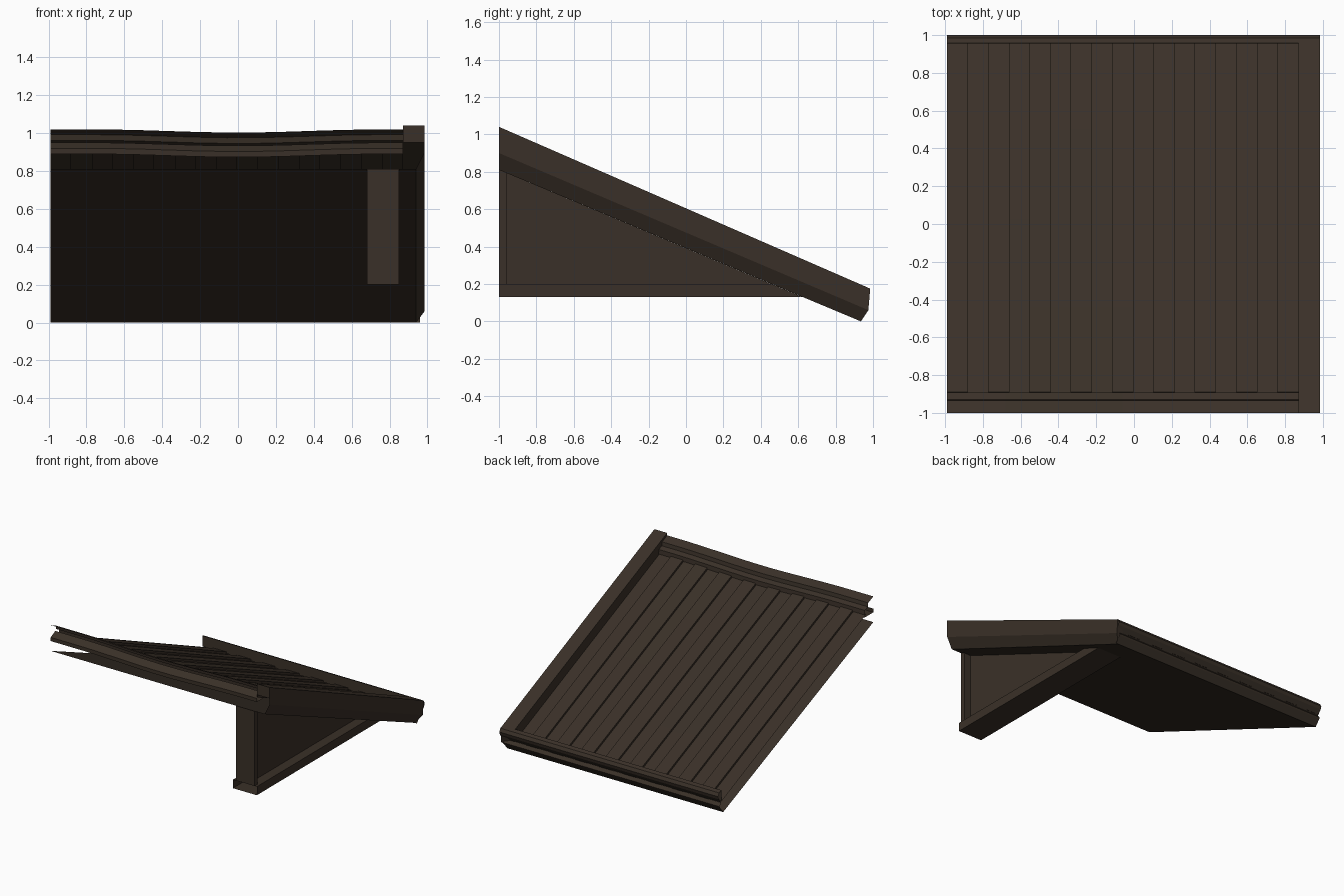
import bpy

if "Cube" in bpy.data.objects:
    bpy.data.objects.remove(bpy.data.objects["Cube"])

# one dark timber colour for everything
wood = bpy.data.materials.new("dark_brown_timber")
wood.diffuse_color = (0.042, 0.030, 0.021, 1)
wood.use_nodes = True
wood.node_tree.nodes["Principled BSDF"].inputs["Base Color"].default_value = wood.diffuse_color

X0, X1, XR = -0.99, 0.87, 0.985        # open end, rake inner side, rake outer side


def make(name, verts, faces):
    me = bpy.data.meshes.new(name)
    me.from_pydata(verts, [], faces)
    me.materials.append(wood)
    ob = bpy.data.objects.new(name, me)
    bpy.context.collection.objects.link(ob)
    return ob


def sag(x, y):
    # gentle dip in the middle of the ridge, fading out towards the eave
    t = max(0.0, 1 - abs(x) / 0.75)
    t = t * t * (3 - 2 * t)
    return -0.017 * t * (1 - y) / 2


def sheet(name, profile, xa, xb, n=12, dip=True):
    # y-z profile swept along x; normals point up for a profile running towards +y
    verts, faces = [], []
    k = len(profile)
    for i in range(n + 1):
        x = xa + (xb - xa) * i / n
        verts += [(x, y, z + (sag(x, y) if dip else 0)) for y, z in profile]
    for i in range(n):
        for j in range(k - 1):
            a = i * k + j
            faces.append((a, a + k, a + k + 1, a + 1))
    return make(name, verts, faces)


def prism(name, side, xa, xb, skip=()):
    # closed y-z polygon (anticlockwise from +x) extruded in x, some edge faces left open
    k = len(side)
    verts = [(x, y, z) for x in (xa, xb) for y, z in side]
    faces = [tuple(range(k, 2 * k)), tuple(range(k - 1, -1, -1))]
    for j in range(k):
        m = (j + 1) % k
        if j not in skip:
            faces.append((j, m, k + m, k + j))
    return make(name, verts, faces)


def roof_z(y):
    return 0.968 - 0.437 * (y + 1)


def under_z(y):
    return 0.81 - 0.419 * (y + 1)


# corrugated roof boards, alternately raised and lowered
strips = 17
w = (X1 - X0) / strips
ya, yb, ny = -0.91, 0.97, 4
cols = []
for i in range(strips):
    h = 0.0 if i % 2 else -0.018
    cols += [(X0 + i * w, h), (X0 + (i + 1) * w, h)]
verts, faces = [], []
for x, h in cols:
    for j in range(ny + 1):
        y = ya + (yb - ya) * j / ny
        verts.append((x, y, roof_z(y) + h + sag(x, y)))
for i in range(len(cols) - 1):
    for j in range(ny):
        a = i * (ny + 1) + j
        faces.append((a, a + ny + 1, a + ny + 2, a + 1))
make("roof_boards", verts, faces)

# half ridge cap with its hollow side open at the front
sheet("ridge_cap", [(-1, 1.02), (-0.935, 0.992), (-0.93, 0.962),
                    (-0.893, 0.946), (-0.89, 0.91)], X0, X1)
sheet("ridge_board", [(-0.89, 0.89), (-1, 0.89), (-1, 0.92), (-0.94, 0.95)], X0, X1)

# eave moulding: upper lip, groove, lower lip
sheet("eave_upper_lip", [(0.955, 0.10), (0.957, 0.187), (0.985, 0.175), (1.0, 0.15),
                         (0.992, 0.125), (0.96, 0.085)], X0, XR, dip=False)
sheet("eave_lower_lip", [(0.96, 0.085), (0.982, 0.062), (0.975, 0.05), (0.935, 0.0)],
      X0, 0.96, dip=False)

# flat underside of the roof
sheet("roof_underside", [(0.935, 0.0), (-1, 0.81)], X0, 0.94, n=1, dip=False)

# rake trim along the gable edge: (x, front z, back y, back z) round the section
sec = [(X1, 0.93, 0.96, 0.08), (X1, 1.04, 0.985, 0.175), (XR, 1.04, 0.985, 0.175),
       (XR, 0.90, 0.975, 0.06), (0.94, 0.81, 0.935, 0.0)]
verts = [(x, -1, z) for x, z, _, _ in sec] + [(x, y, z) for x, _, y, z in sec]
faces = [(j, j + 1, j + 6, j + 5) for j in range(4)] + [(5, 6, 7, 8, 9)]
verts += [(X1, -1, 0.95), (XR, -1, 0.95)]
faces.append((10, 11, 2, 1))
make("rake_trim", verts, faces)

# gable wall panel under the roof
yt = -1 + (0.81 - 0.2) / 0.419
prism("gable_wall", [(-0.97, 0.2), (yt, 0.2), (-0.97, under_z(-0.97))], 0.74, 0.79)

# corner post at the ridge end
prism("corner_post", [(-1, 0.2), (-0.96, 0.2), (-0.96, under_z(-0.96)), (-1, 0.81)],
      0.68, 0.85)

# hollow bottom beam, open at the front
yl = -1 + (0.81 - 0.13) / 0.419
prism("bottom_beam", [(-1, 0.13), (yl, 0.13), (yt, 0.2), (-1, 0.2)], 0.655, 0.87, skip=(3,))
